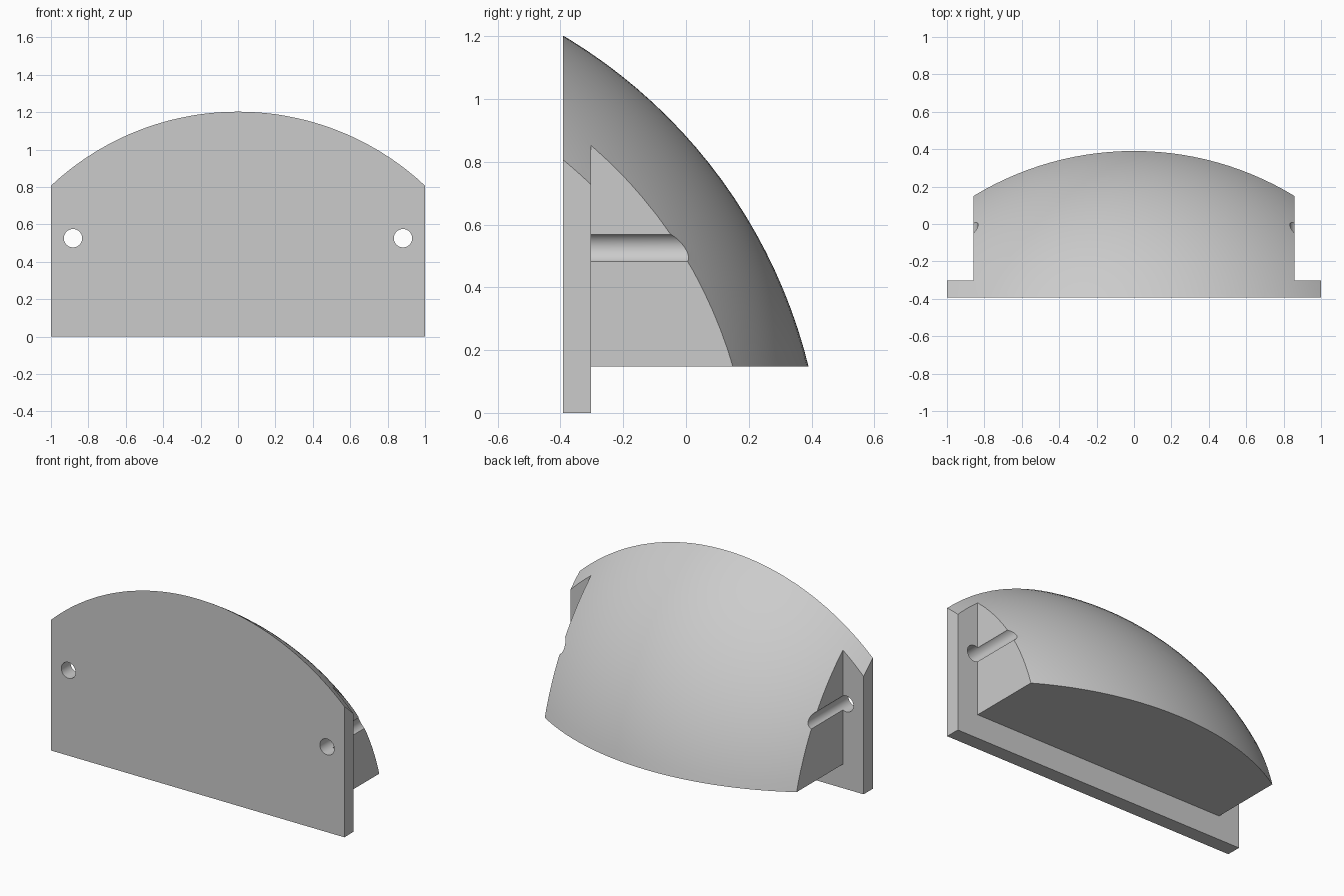
import bpy, math

cube = bpy.data.objects.get("Cube")
if cube:
    bpy.data.objects.remove(cube, do_unlink=True)

grey = bpy.data.materials.new("light grey")
grey.use_nodes = True
COLOUR = (0.6, 0.6, 0.6, 1)
grey.diffuse_color = COLOUR
grey.node_tree.nodes["Principled BSDF"].inputs["Base Color"].default_value = COLOUR

FRONT, PLATE_BACK = -0.392, -0.302
BODY_HALF, BODY_BOTTOM = 0.859, 0.148
HOLE_X, HOLE_Z, HOLE_R = 0.882, 0.526, 0.049


def finish(name):
    ob = bpy.context.object
    ob.name = name
    ob.data.materials.append(grey)
    bpy.ops.object.transform_apply(location=True, rotation=True, scale=True)
    return ob


def box(name, low, high):
    mid = [(a + b) / 2 for a, b in zip(low, high)]
    bpy.ops.mesh.primitive_cube_add(size=1, location=mid)
    bpy.context.object.scale = [b - a for a, b in zip(low, high)]
    return finish(name)


def combine(target, tool, operation):
    mod = target.modifiers.new(operation.lower(), "BOOLEAN")
    mod.operation, mod.object, mod.solver = operation, tool, "EXACT"
    bpy.ops.object.select_all(action="DESELECT")
    target.select_set(True)
    bpy.context.view_layer.objects.active = target
    bpy.ops.object.modifier_apply(modifier=mod.name)
    bpy.data.objects.remove(tool, do_unlink=True)


# Front plate joined to the narrower raised body behind it
bracket = box("domed_bracket", (-1, FRONT, 0), (1, PLATE_BACK, 1.5))
body = box("body", (-BODY_HALF, -0.35, BODY_BOTTOM), (BODY_HALF, 0.6, 1.5))
combine(bracket, body, "UNION")

# Large sphere rounds the top and back of both parts
bpy.ops.mesh.primitive_uv_sphere_add(segments=160, ring_count=80, radius=1.7,
                                     location=(0, -1.26, -0.259))
combine(bracket, finish("dome"), "INTERSECT")

# Screw holes run through the plate and groove the sides of the body
for side in (-1, 1):
    bpy.ops.mesh.primitive_cylinder_add(vertices=48, radius=HOLE_R, depth=2,
                                        location=(side * HOLE_X, 0, HOLE_Z),
                                        rotation=(math.pi / 2, 0, 0))
    combine(bracket, finish("screw_hole"), "DIFFERENCE")

bpy.ops.object.shade_smooth_by_angle(angle=math.radians(30))
